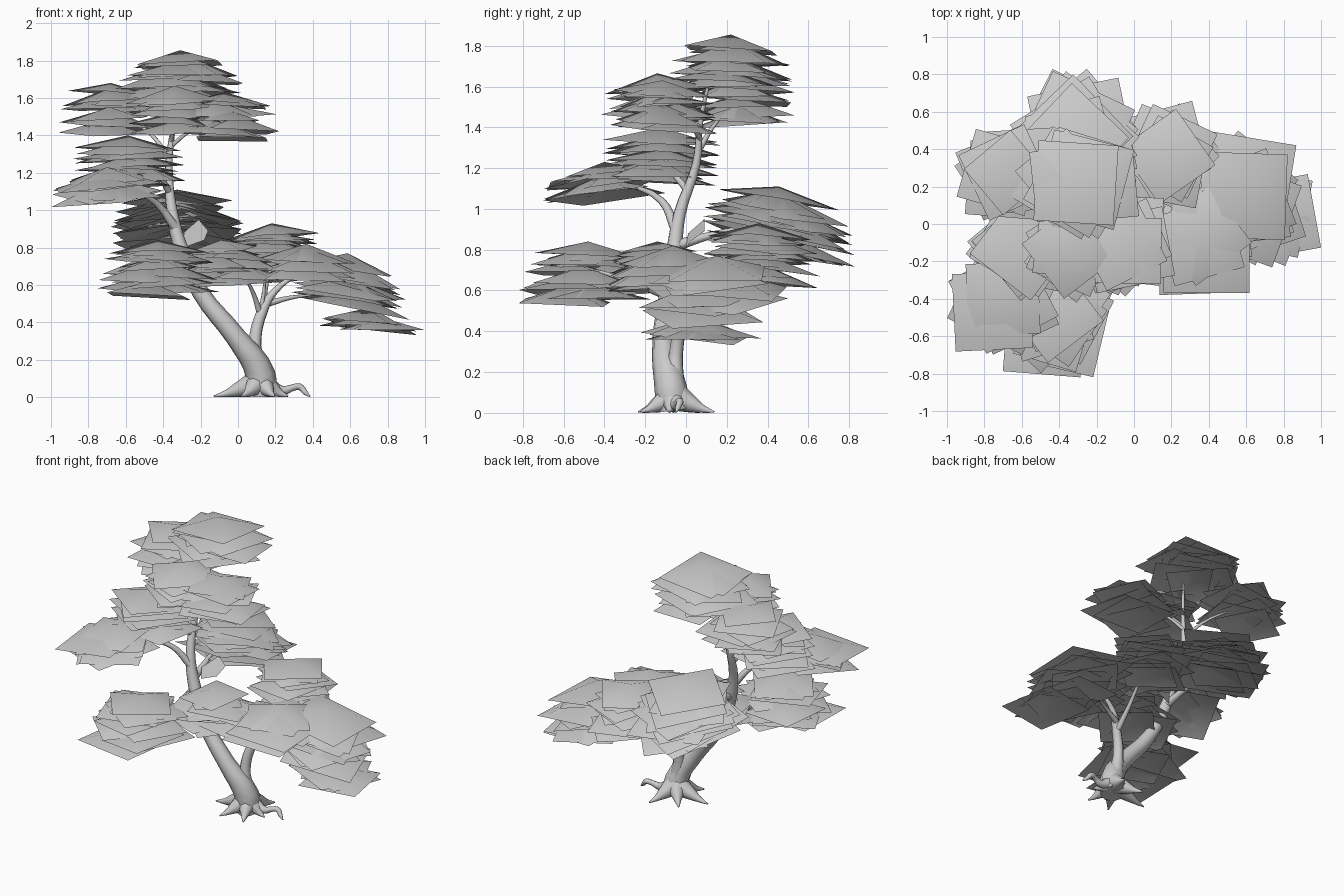
import bpy, bmesh, math, random
from mathutils import Vector

random.seed(11)
cube = bpy.data.objects.get("Cube")
if cube:
    bpy.data.objects.remove(cube, do_unlink=True)

grey = bpy.data.materials.new("plain grey")
grey.use_nodes = True
tone = (0.6, 0.6, 0.6, 1)
grey.diffuse_color = tone
grey.node_tree.nodes["Principled BSDF"].inputs["Base Color"].default_value = tone


def limb(name, points):
    """Tapered round limb through (x, y, z, radius) points."""
    cu = bpy.data.curves.new(name, "CURVE")
    cu.dimensions = "3D"
    cu.bevel_depth = 1
    cu.bevel_resolution = 2
    cu.resolution_u = 4
    cu.use_fill_caps = True
    sp = cu.splines.new("BEZIER")
    sp.bezier_points.add(len(points) - 1)
    for bp, (x, y, z, r) in zip(sp.bezier_points, points):
        bp.co = (x, y, z)
        bp.radius = r
        bp.handle_left_type = bp.handle_right_type = "AUTO"
    ob = bpy.data.objects.new(name, cu)
    bpy.context.collection.objects.link(ob)
    cu.materials.append(grey)
    bpy.ops.object.select_all(action="DESELECT")
    ob.select_set(True)
    bpy.context.view_layer.objects.active = ob
    bpy.ops.object.convert(target="MESH")
    bpy.ops.object.shade_smooth_by_angle(angle=math.radians(50))


def foliage(name, xs, ys, zs, size, count, slope=(0, 0)):
    """Stack of shallow square leaf cards filling a box, narrowing upward."""
    bm = bmesh.new()
    lean = (abs(slope[0]) + abs(slope[1])) * size
    turn = random.uniform(0, math.tau)
    for i in range(count):
        t = i / (count - 1)
        s = size * random.uniform(0.85, 1.05)
        rise = s * random.uniform(0.28, 0.5)
        yaw = random.uniform(0, math.pi / 2)
        reach = s * (math.cos(yaw) + math.sin(yaw))
        around = turn + i * 2.4
        spread = 1 - t ** 3
        mid = []
        for (lo, hi), k in ((xs, math.cos(around)), (ys, math.sin(around))):
            room = max(0, (hi - lo) / 2 - reach)
            push = max(-1, min(1, 1.4 * k)) * spread
            mid.append((lo + hi) / 2 + room * push)
        z = zs[0] + lean + t * (zs[1] - zs[0] - lean - rise)
        tilt = [g + random.uniform(-0.07, 0.07) for g in slope]
        peak = bm.verts.new((mid[0], mid[1], z + rise))
        rim = []
        for k in range(4):
            a = yaw + math.pi / 4 + k * math.pi / 2
            dx, dy = (s * math.sqrt(2) * f(a) for f in (math.cos, math.sin))
            rim.append(bm.verts.new((mid[0] + dx, mid[1] + dy,
                                     z + dx * tilt[0] + dy * tilt[1])))
        for k in range(4):
            bm.faces.new((peak, rim[k], rim[(k + 1) % 4])).smooth = True
    me = bpy.data.meshes.new(name)
    bm.to_mesh(me)
    bm.free()
    me.materials.append(grey)
    bpy.context.collection.objects.link(bpy.data.objects.new(name, me))


# Trunk and main limbs
limb("trunk", [(.12, -.06, .012, .085), (.12, -.075, .12, .08), (-.01, -.11, .32, .056),
               (-.2, -.09, .56, .046), (-.3, -.06, .78, .04), (-.35, -.03, .98, .03),
               (-.37, .05, 1.22, .021), (-.35, .07, 1.42, .014), (-.31, .12, 1.66, .006)])
limb("side_limb", [(.11, -.06, .14, .055), (.09, -.05, .28, .036), (.13, -.02, .46, .03),
                   (.2, .02, .57, .018), (.33, .03, .67, .008)])

# Smaller branches that carry the foliage pads
branches = {
    "low_front": [(-.22, -.09, .58, .03), (-.28, -.25, .64, .018), (-.35, -.45, .7, .006)],
    "low_back": [(-.31, -.05, .82, .028), (-.33, .12, .87, .018), (-.38, .4, .93, .006)],
    "middle_left": [(-.33, -.05, .9, .026), (-.44, -.12, 1.04, .018), (-.64, -.32, 1.13, .006)],
    "middle_front": [(-.37, 0, 1.1, .018), (-.43, -.08, 1.2, .012), (-.54, -.12, 1.3, .005)],
    "high_left": [(-.37, .06, 1.28, .015), (-.46, .13, 1.4, .01), (-.65, .25, 1.53, .004)],
    "high_right": [(-.36, .07, 1.34, .013), (-.26, .02, 1.42, .009), (-.08, -.09, 1.48, .004)],
    "high_front": [(-.36, .07, 1.36, .012), (-.34, -.02, 1.46, .008), (-.33, -.1, 1.54, .004)],
    "inner_twig": [(.12, -.02, .44, .018), (.08, -.08, .56, .011), (.02, -.18, .67, .004)],
    "back_twig": [(.13, 0, .46, .02), (.15, .16, .6, .013), (.2, .36, .76, .004)],
    "right_limb": [(.16, .01, .5, .018), (.27, .05, .53, .012), (.42, .12, .55, .004)],
    "upright_twig": [(.12, -.02, .46, .014), (.14, -.03, .58, .009), (.14, -.06, .68, .004)],
}
for label, path in branches.items():
    limb(label + "_branch", path)

# Roots flare outward from the foot as broad wedges, one arching clear of the ground
for i, (angle, length) in enumerate([(180, .25), (240, .2), (295, .18),
                                     (350, .15), (70, .21), (130, .19)]):
    d = Vector((math.cos(math.radians(angle)), math.sin(math.radians(angle)), 0))
    foot = Vector((.12, -.06, 0))
    path = [(.1, .075, .07), (.45, .043, .042), (.72, .02, .02), (1, .005, .004)]
    limb(f"root_{i + 1}", [(*(foot + d * length * f + Vector((0, 0, z))), r)
                           for f, z, r in path])
limb("arched_root", [(.17, -.05, .06, .04), (.24, -.05, .035, .025), (.29, -.04, .05, .018),
                     (.33, -.03, .055, .018), (.36, -.04, .025, .014), (.385, -.05, .004, .004)])

# Foliage pads, from the crown down
foliage("crown_foliage", (-.66, .04), (-.08, .52), (1.6, 1.855), .21, 10)
foliage("high_right_foliage", (-.35, .22), (-.38, .15), (1.38, 1.63), .18, 9)
foliage("high_left_foliage", (-.96, -.4), (.02, .53), (1.41, 1.68), .19, 9)
foliage("high_front_foliage", (-.58, -.1), (-.42, .14), (1.42, 1.665), .18, 7)
foliage("middle_foliage", (-.9, -.28), (-.4, .16), (1.13, 1.4), .2, 9)
foliage("middle_left_foliage", (-1, -.4), (-.7, -.1), (1.02, 1.23), .22, 6, (.05, .13))
foliage("low_back_foliage", (-.67, .02), (.08, .83), (.72, 1.11), .24, 14, (0, -.22))
foliage("low_front_foliage", (-.75, -.1), (-.82, -.14), (.54, .84), .2, 14)
foliage("inner_foliage", (-.42, .24), (-.38, .1), (.6, .84), .18, 10)
foliage("back_right_foliage", (-.1, .46), (.06, .66), (.62, .93), .19, 12, (0, -.07))
foliage("right_foliage", (.1, .63), (-.38, .25), (.62, .82), .22, 7, (-.05, 0))
foliage("far_right_foliage", (.3, .87), (-.2, .5), (.5, .77), .23, 6, (-.2, 0))
foliage("outer_right_foliage", (.28, .92), (-.25, .38), (.44, .64), .24, 3, (-.14, 0))
foliage("lowest_foliage", (.42, 1), (-.24, .37), (.34, .48), .2, 4, (-.06, -.04))

# Single upright leaf beside the trunk
bm = bmesh.new()
bm.faces.new([bm.verts.new(p) for p in
              ((-.29, 0, .8), (-.18, .02, .84), (-.16, .09, .89), (-.21, .09, .95), (-.29, .01, .88))])
me = bpy.data.meshes.new("trunk_leaf")
bm.to_mesh(me)
bm.free()
me.materials.append(grey)
bpy.context.collection.objects.link(bpy.data.objects.new("trunk_leaf", me))
